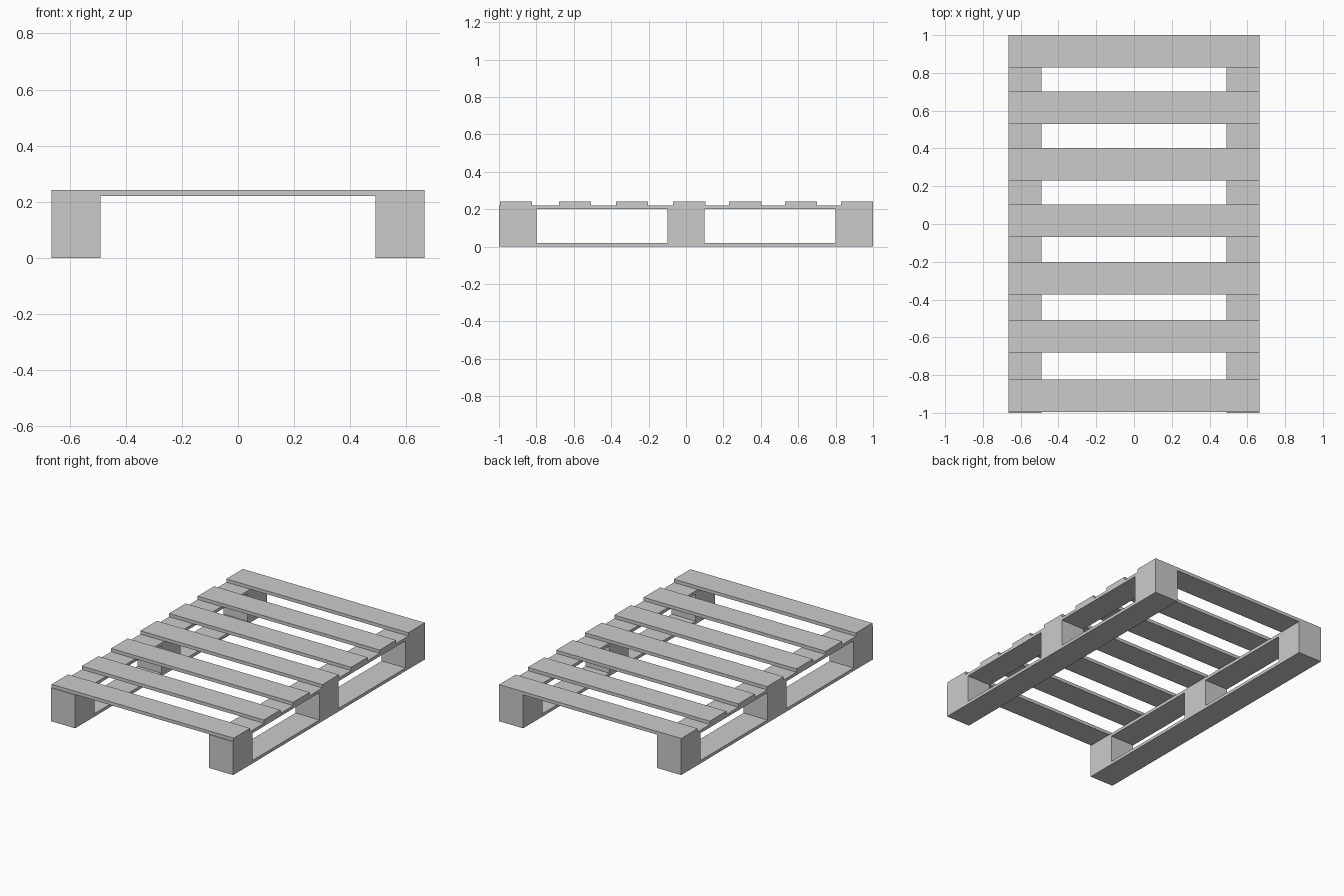
import bpy
import bmesh
from mathutils import Matrix

if "Cube" in bpy.data.objects:
    bpy.data.objects.remove(bpy.data.objects["Cube"])

grey = bpy.data.materials.new("plain grey")
grey.diffuse_color = (0.6, 0.6, 0.6, 1)
grey.use_nodes = True
grey.node_tree.nodes["Principled BSDF"].inputs["Base Color"].default_value = grey.diffuse_color


def box(name, x, y, z):
    """Box spanning the (min, max) range on each axis."""
    size = [b - a for a, b in (x, y, z)]
    bm = bmesh.new()
    bmesh.ops.create_cube(bm, size=1, matrix=Matrix.Diagonal((*size, 1)))
    mesh = bpy.data.meshes.new(name)
    bm.to_mesh(mesh)
    bm.free()
    mesh.materials.append(grey)
    ob = bpy.data.objects.new(name, mesh)
    ob.location = [(a + b) / 2 for a, b in (x, y, z)]
    bpy.context.collection.objects.link(ob)


HALF_W, INNER = 0.665, 0.49
Z_BASE, Z_BLOCK, Z_RAIL, Z_TOP = 0.02, 0.2, 0.22, 0.242

# Two skids: bottom board, three blocks and a top rail on each side
for side, x in (("left", (-HALF_W, -INNER)), ("right", (INNER, HALF_W))):
    box(side + "_bottom_board", x, (-1, 1), (0, Z_BASE))
    box(side + "_top_rail", x, (-1, 1), (Z_BLOCK, Z_RAIL))
    for place, y in (("front", -0.9), ("middle", 0), ("back", 0.9)):
        box(f"{side}_{place}_block", x, (y - 0.1, y + 0.1), (Z_BASE, Z_BLOCK))

# Deck slats across the top, front to back
for i, y in enumerate((-0.909, -0.594, -0.288, 0.017, 0.317, 0.615, 0.914)):
    box(f"deck_slat_{i + 1}", (-HALF_W, HALF_W), (y - 0.086, y + 0.086), (Z_RAIL, Z_TOP))
